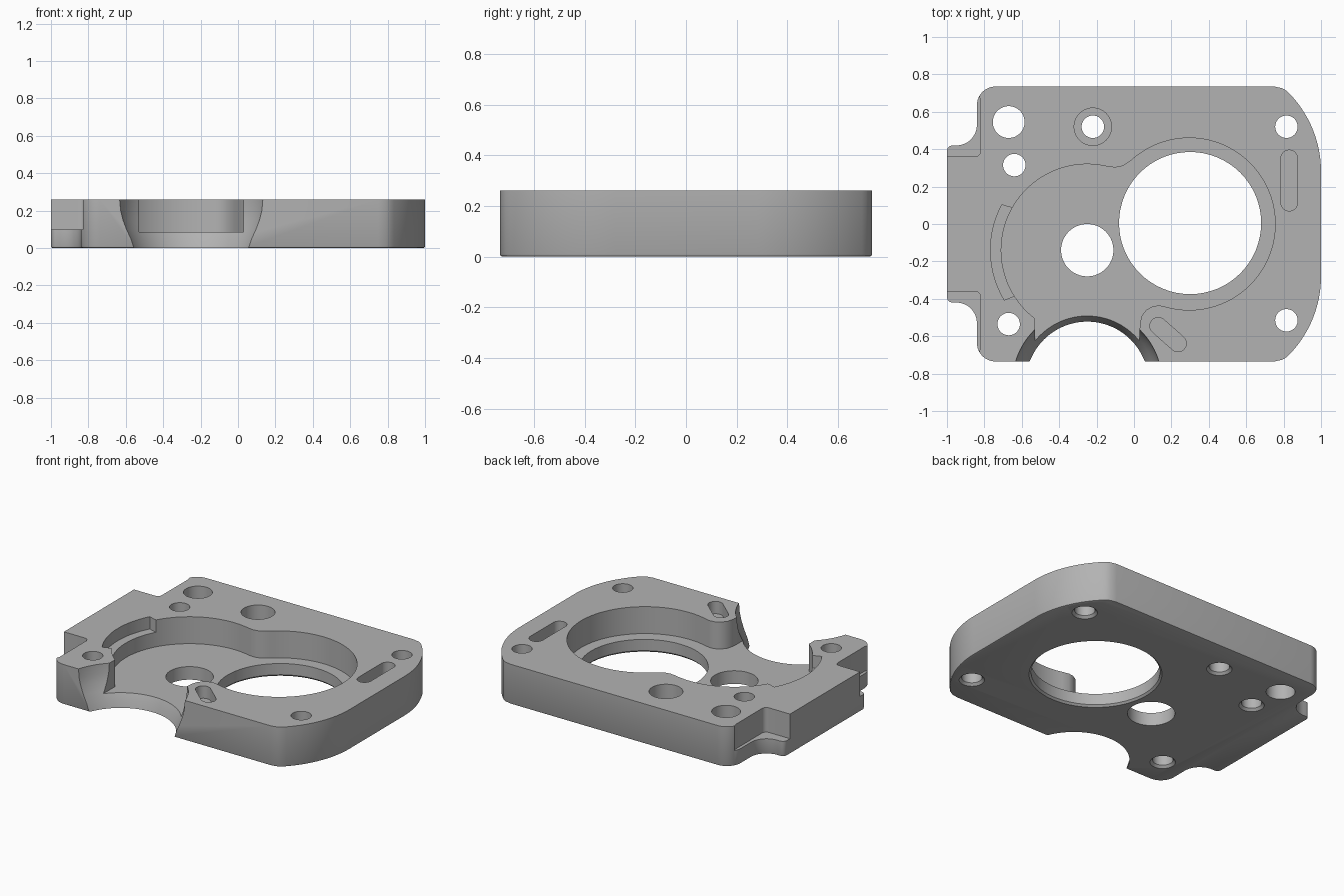
import bpy, bmesh, math

if "Cube" in bpy.data.objects:
    bpy.data.objects.remove(bpy.data.objects["Cube"])

H = 0.26        # plate thickness
FLOOR = 0.085   # pocket floor height
SLOT = 0.18     # shallow slot floor height


def arc(cx, cy, r, a0, a1, n=16):
    """Points along an arc, angles in degrees."""
    return [(cx + r * math.cos(math.radians(a0 + (a1 - a0) * i / n)),
             cy + r * math.sin(math.radians(a0 + (a1 - a0) * i / n)))
            for i in range(n + 1)]


def circle(cx, cy, r, n=64):
    return arc(cx, cy, r, 0, 360, n)[:-1]


def loft(name, rings, bevel=0.0):
    """Closed solid through a list of (outline, height) rings."""
    bm = bmesh.new()
    loops = [[bm.verts.new((x, y, z)) for x, y in pts] for pts, z in rings]
    n = len(loops[0])
    for a, b in zip(loops, loops[1:]):
        for i in range(n):
            j = (i + 1) % n
            bm.faces.new((a[i], a[j], b[j], b[i]))
    bottom = bm.faces.new(loops[0])
    bm.faces.new(loops[-1])
    bmesh.ops.recalc_face_normals(bm, faces=bm.faces)
    if bevel:
        bmesh.ops.bevel(bm, geom=list(bottom.edges), offset=bevel,
                        segments=2, profile=0.5, affect='EDGES')
    mesh = bpy.data.meshes.new(name)
    bm.to_mesh(mesh)
    bm.free()
    ob = bpy.data.objects.new(name, mesh)
    bpy.context.collection.objects.link(ob)
    return ob


def prism(name, pts, z0, z1=0.4):
    return loft(name, [(pts, z0), (pts, z1)])


def hole(x, y, r, chamfer=0.0):
    """Through hole, with an optional chamfer on the underside."""
    c = [(circle(x, y, r + chamfer), -0.05), (circle(x, y, r + chamfer), 0.0)] if chamfer \
        else [(circle(x, y, r), -0.05)]
    return loft("hole_cutter", c + [(circle(x, y, r), chamfer or 0.02), (circle(x, y, r), 0.4)])


def slot(x0, y0, x1, y1, r):
    """Round-ended slot between two centres."""
    a = math.degrees(math.atan2(y1 - y0, x1 - x0))
    return prism("slot_cutter", arc(x1, y1, r, a - 90, a + 90) + arc(x0, y0, r, a + 90, a + 270), SLOT)


# Plate outline: upper half clockwise from the right, then mirrored in y
half = (arc(0.4, 0.28, 0.6, 0, 46, 20) + [(0.792, 0.726), (0.75, 0.735)]
        + arc(-0.74, 0.635, 0.1, 90, 180, 12)
        + arc(-0.95, 0.53, 0.11, 0, -90, 12)
        + arc(-0.97, 0.39, 0.03, 90, 180, 6))
outline = half + [(x, -y) for x, y in reversed(half)]
plate = loft("housing_plate", [(outline, 0), (outline, H)], bevel=0.01)

cutters = []

# Ledges beside the left tab
ledge = ([(-1.1, 0.36)] + arc(-0.85, 0.39, 0.03, -90, 0, 6)
         + [(-0.82, 0.66), (-0.828, 0.685), (-0.85, 0.71), (-1.1, 0.71)])
for s in (1, -1):
    cutters.append(prism("ledge_cutter", [(x, y * s) for x, y in ledge], 0.1))

# Two-lobed gear pocket, open to the front
pocket = (arc(-0.25, -0.14, 0.46, 232.5, 76, 48)
          + [(-0.10, 0.302), (-0.06, 0.31)]
          + arc(0.295, 0, 0.46, 133, -105, 64)
          + [(0.135, -0.435), (0.10, -0.44), (0.065, -0.46), (0.042, -0.49), (0.032, -0.53),
             (0.03, -0.57), (0.03, -0.9), (-0.53, -0.9), (-0.53, -0.53)])
cutters.append(prism("pocket_cutter", pocket, FLOOR))

# Flared round notch in the front edge
flare = [(0.325, -0.05), (0.328, 0), (0.343, 0.05), (0.365, 0.1), (0.383, 0.15),
         (0.395, 0.2), (0.4, H), (0.4, 0.4)]
cutters.append(loft("notch_cutter", [(circle(-0.25, -0.85, r, 96), z) for r, z in flare]))

# Curved shelf along the left pocket wall
shelf = arc(-0.25, -0.14, 0.43, 213, 149, 24) + [(-0.672, 0.092)] + arc(-0.25, -0.14, 0.517, 152, 211, 24)
cutters.append(prism("shelf_cutter", shelf, SLOT))

# Through holes
for x, y, r, c in ((0.3, 0.005, 0.38, 0.012), (-0.25, -0.14, 0.14, 0),
                   (-0.67, 0.545, 0.085, 0), (-0.64, 0.315, 0.06, 0.015),
                   (-0.67, -0.535, 0.06, 0.015), (0.815, 0.52, 0.06, 0.015),
                   (0.815, -0.515, 0.06, 0.015), (-0.22, 0.52, 0.06, 0.015)):
    cutters.append(hole(x, y, r, c))
cutters.append(prism("counterbore_cutter", circle(-0.22, 0.52, 0.1), 0.1))

# Shallow slots
cutters.append(slot(0.83, 0.115, 0.83, 0.35, 0.045))
cutters.append(slot(0.13, -0.545, 0.235, -0.638, 0.045))

# Cut everything out of the plate
bpy.context.view_layer.objects.active = plate
plate.select_set(True)
for c in cutters:
    c.hide_render = True
    m = plate.modifiers.new("cut", 'BOOLEAN')
    m.operation, m.solver, m.object = 'DIFFERENCE', 'EXACT', c
    bpy.ops.object.modifier_apply(modifier=m.name)
    bpy.data.objects.remove(c)

# Colour and shading
mat = bpy.data.materials.new("machined grey")
mat.diffuse_color = (0.45, 0.45, 0.45, 1)
mat.use_nodes = True
mat.node_tree.nodes["Principled BSDF"].inputs["Base Color"].default_value = mat.diffuse_color
plate.data.materials.clear()
plate.data.materials.append(mat)
bpy.ops.object.shade_smooth_by_angle(angle=math.radians(30))
